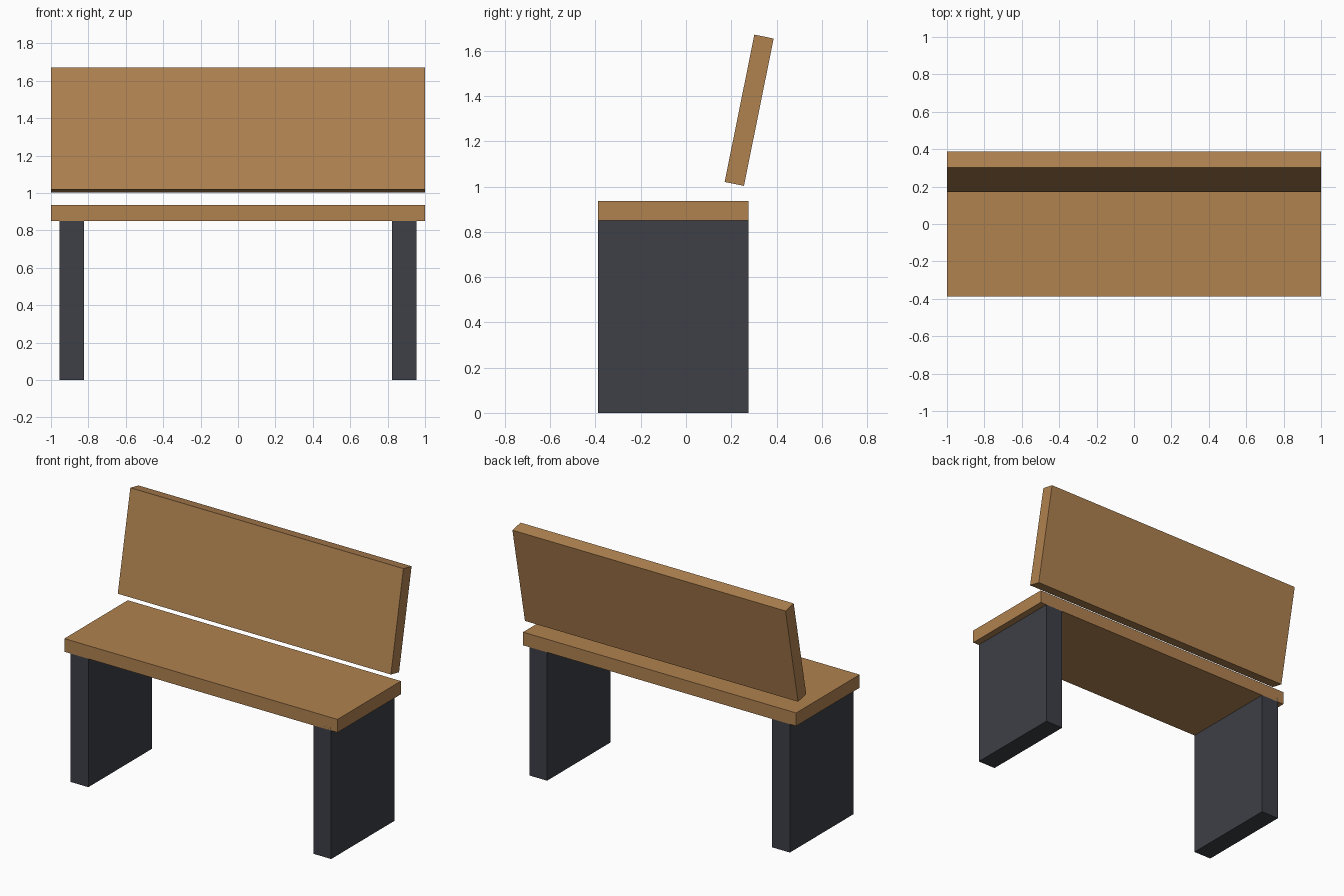
import bpy
import math

if "Cube" in bpy.data.objects:
    bpy.data.objects.remove(bpy.data.objects["Cube"])


def material(name, color):
    m = bpy.data.materials.new(name)
    m.diffuse_color = (*color, 1.0)
    m.use_nodes = True
    m.node_tree.nodes["Principled BSDF"].inputs["Base Color"].default_value = m.diffuse_color
    return m


wood = material("wood", (0.434, 0.223, 0.08))
dark = material("dark_metal", (0.047, 0.05, 0.061))


def box(name, center, size, mat, tilt=0.0):
    bpy.ops.mesh.primitive_cube_add(size=1, location=center)
    ob = bpy.context.object
    ob.name = name
    ob.scale = size
    bpy.ops.object.transform_apply(location=False, rotation=False, scale=True)
    ob.rotation_euler.x = tilt
    ob.data.materials.append(mat)
    return ob


DEPTH, THICK = 0.664, 0.087
SEAT_Y = -0.056

# Seat plank and leaning backrest share the same board size
box("seat", (0, SEAT_Y, 0.893), (2, DEPTH, THICK), wood)
box("backrest", (0, 0.279, 1.337), (2, THICK, DEPTH), wood, math.radians(-11.4))

# Slab legs, set slightly into the underside of the seat
LEG_TOP = 0.875
for side, x in (("left", -0.889), ("right", 0.889)):
    box(side + "_leg", (x, SEAT_Y, LEG_TOP / 2), (0.13, DEPTH, LEG_TOP), dark)
